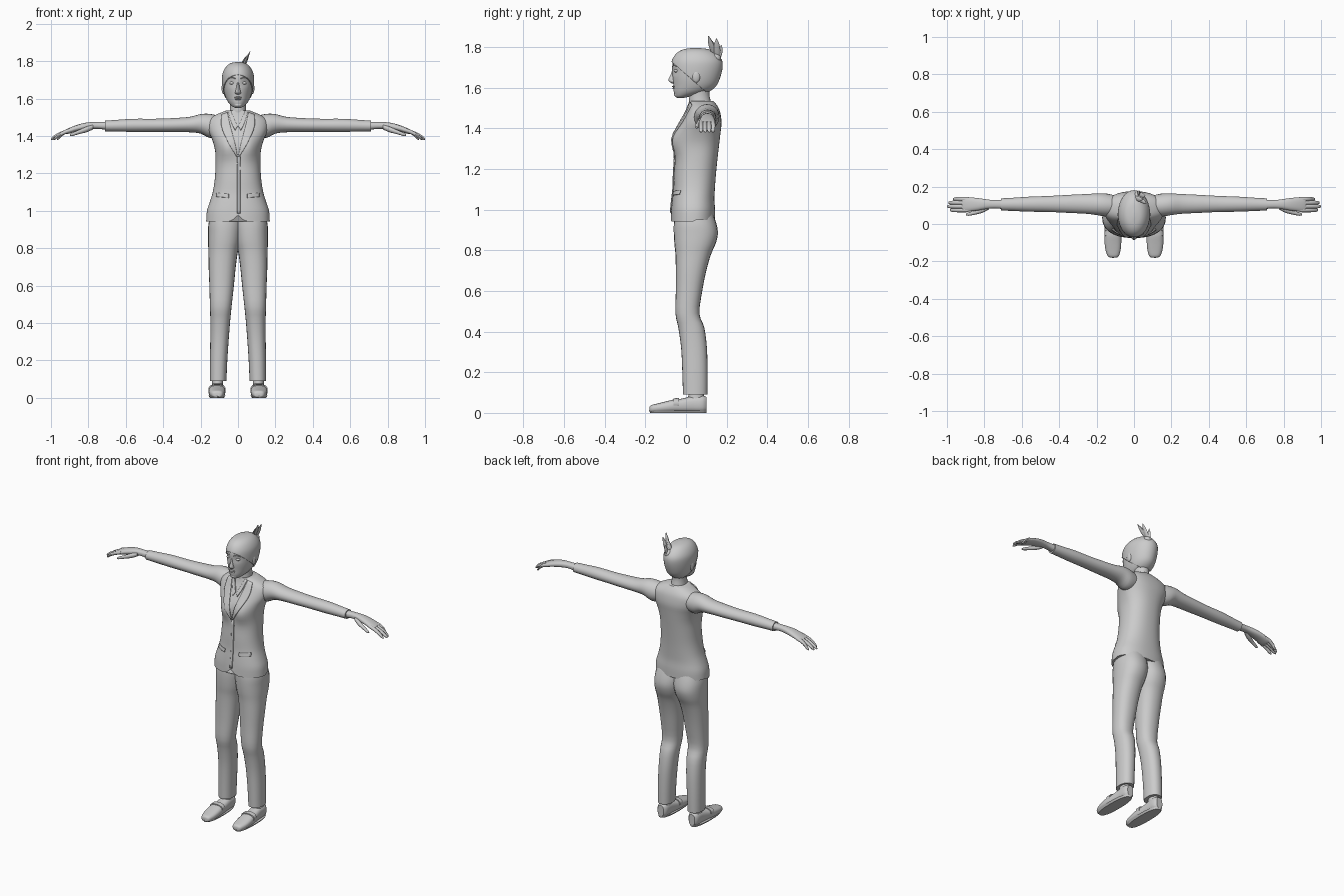
import bpy, bmesh, math
from mathutils import Vector
from mathutils.bvhtree import BVHTree

grey = bpy.data.materials.new("plain grey")
grey.diffuse_color = (0.6, 0.6, 0.6, 1)


def finish(bm, name, mirror=False, thick=0):
    """Turn a bmesh into a named object, optionally mirrored across x."""
    bmesh.ops.recalc_face_normals(bm, faces=bm.faces)
    me = bpy.data.meshes.new(name)
    bm.to_mesh(me)
    bm.free()
    me.materials.append(grey)
    ob = bpy.data.objects.new(name, me)
    bpy.context.collection.objects.link(ob)
    if thick:
        mod = ob.modifiers.new("thickness", 'SOLIDIFY')
        mod.thickness, mod.offset = thick, 0
    if mirror:
        ob.modifiers.new("mirror", 'MIRROR').use_mirror_merge = False
    return ob


def spline(rows, steps):
    """Catmull-Rom interpolation between cross-section rows."""
    out = []
    for i in range(len(rows) - 1):
        p = [rows[max(i - 1, 0)], rows[i], rows[i + 1], rows[min(i + 2, len(rows) - 1)]]
        for s in range(steps):
            t = s / steps
            out.append([0.5 * (2 * b + (c - a) * t + (2 * a - 5 * b + 4 * c - d) * t * t
                               + (3 * b - a - 3 * c + d) * t ** 3) for a, b, c, d in zip(*p)])
    return out + [list(rows[-1])]


def loft_bm(rows, axis='z', n=24, steps=3, power=2.0, shape=None):
    """Rows are (position, a_min, a_max, b_min, b_max) along the given axis."""
    bm, rings = bmesh.new(), []
    for t, a0, a1, b0, b1 in spline(rows, steps):
        ring = []
        for k in range(n):
            ang = 2 * math.pi * k / n
            c, s = math.cos(ang), math.sin(ang)
            a = (a0 + a1) / 2 + (a1 - a0) / 2 * math.copysign(abs(c) ** (2 / power), c)
            b = (b0 + b1) / 2 + (b1 - b0) / 2 * math.copysign(abs(s) ** (2 / power), s)
            co = Vector({'x': (t, a, b), 'y': (a, t, b), 'z': (a, b, t)}[axis])
            ring.append(bm.verts.new(shape(co) if shape else co))
        rings.append(ring)
    for r, q in zip(rings, rings[1:]):
        for k in range(n):
            bm.faces.new((r[k], r[(k + 1) % n], q[(k + 1) % n], q[k]))
    bm.faces.new(rings[0])
    bm.faces.new(rings[-1])
    return bm


def loft(name, rows, axis='z', mirror=False, **kw):
    return finish(loft_bm(rows, axis, **kw), name, mirror)


def ball(name, loc, size, mirror=False):
    bm = bmesh.new()
    bmesh.ops.create_uvsphere(bm, u_segments=14, v_segments=8, radius=1)
    for v in bm.verts:
        v.co = Vector(loc) + Vector(x * s for x, s in zip(v.co, size))
    return finish(bm, name, mirror)


def strip(name, left, right, tree, mirror=True, thick=0.009, k=6):
    """Cloth panel between two (x, z) edges, draped on the front of a body."""
    bm, grid = bmesh.new(), []
    for l, r in zip(spline(left, 4), spline(right, 4)):
        row = []
        for j in range(k + 1):
            x, z = (l[i] + (r[i] - l[i]) * j / k for i in (0, 1))
            hit = tree.ray_cast(Vector((x, -1, z)), Vector((0, 1, 0)))[0]
            row.append(bm.verts.new((x, (hit.y if hit else 0.05) - 0.003, z)))
        grid.append(row)
    for r, q in zip(grid, grid[1:]):
        for j in range(k):
            bm.faces.new((r[j], r[j + 1], q[j + 1], q[j]))
    return finish(bm, name, mirror, thick)


# jacket body with bust and notched front hem
def jacket_shape(co):
    if co.y < 0.05:
        dx, dz = (abs(co.x) - 0.062) / 0.05, (co.z - 1.335) / 0.055
        co.y -= 0.024 * math.exp(-dx * dx - dz * dz)
        if co.z < 0.97:
            co.z += 0.035 * max(0, 1 - abs(co.x) / 0.04) - 0.008
    return co


jacket_rows = [(z, -w, w, f, b) for z, w, f, b in (
    (0.95, .17, -.075, .143), (1.0, .166, -.073, .143), (1.05, .15, -.068, .14),
    (1.10, .135, -.062, .142), (1.17, .124, -.06, .147), (1.25, .12, -.054, .155),
    (1.32, .122, -.052, .163), (1.38, .138, -.048, .17), (1.43, .158, -.027, .175),
    (1.48, .16, 0, .168), (1.51, .125, .012, .155), (1.535, .066, .018, .135))]
bm = loft_bm(jacket_rows, n=48, power=2.3, shape=jacket_shape)
tree = BVHTree.FromBMesh(bm)
finish(bm, "jacket_body")

# lapels, shirt collar, front closure and pocket flaps
strip("lapel", [(.002, 1.29), (.022, 1.38), (.045, 1.47), (.056, 1.525)],
      [(.008, 1.29), (.055, 1.37), (.088, 1.45), (.085, 1.515)], tree)
strip("shirt_collar", [(.003, 1.45), (.02, 1.49), (.036, 1.53)],
      [(.016, 1.43), (.036, 1.475), (.052, 1.527)], tree, thick=0.006)
strip("front_closure", [(-.004, .985), (-.004, 1.1), (-.004, 1.29)],
      [(.012, .985), (.012, 1.1), (.012, 1.29)], tree, mirror=False, thick=0.005)
strip("pocket_flap", [(.05, 1.07), (.05, 1.09)], [(.115, 1.075), (.115, 1.095)], tree, thick=0.006)

# sleeves and cuffs
loft("sleeve", [(.09, .045, .15, 1.40, 1.505), (.15, .04, .163, 1.39, 1.518),
                (.2, .048, .163, 1.413, 1.517), (.26, .055, .16, 1.42, 1.502),
                (.36, .06, .155, 1.421, 1.495), (.45, .064, .15, 1.422, 1.492),
                (.56, .066, .146, 1.422, 1.492), (.65, .07, .14, 1.424, 1.486),
                (.712, .072, .137, 1.425, 1.482)], 'x', True)

# hands: palm, fingers and thumb
loft("palm", [(.69, .08, .13, 1.432, 1.476), (.75, .083, .128, 1.438, 1.475),
              (.79, .08, .132, 1.436, 1.474), (.83, .073, .138, 1.43, 1.468),
              (.87, .068, .142, 1.422, 1.456), (.905, .064, .144, 1.412, 1.442),
              (.92, .068, .14, 1.41, 1.434)], 'x', True, power=2.3)
for name, y, tip in (("index_finger", .074, .985), ("middle_finger", .094, 1.0),
                     ("ring_finger", .114, .993), ("little_finger", .133, .968)):
    rows = [(x, y - w, y + w, z - w, z + w) for x, z, w in (
        (.885, 1.434, .011), (.92, 1.423, .0115), ((.92 + tip) / 2, 1.407, .011),
        (tip - .01, 1.39, .009), (tip, 1.383, .004))]
    loft(name, rows, 'x', True, n=10)
loft("thumb", [(.775, .078, .105, 1.435, 1.462), (.81, .06, .09, 1.42, 1.45),
               (.85, .05, .072, 1.41, 1.433), (.885, .044, .062, 1.40, 1.418),
               (.898, .047, .056, 1.401, 1.409)], 'x', True, n=12)

# trouser legs, overlapping at the middle
loft("trouser_leg", [(.09, .062, .15, -.015, .105), (.2, .057, .15, -.018, .106),
                     (.32, .049, .148, -.024, .103), (.42, .041, .148, -.038, .09),
                     (.49, .034, .15, -.052, .066), (.6, .022, .153, -.05, .08),
                     (.7, .012, .157, -.05, .1), (.78, .001, .158, -.052, .123),
                     (.83, -.012, .16, -.057, .145), (.88, -.02, .16, -.06, .157),
                     (.93, -.025, .158, -.06, .15), (.99, -.025, .145, -.055, .13)],
     'z', True, power=2.25)

# shoes, soles, straps and ankles
loft("shoe", [(-.18, .095, .125, .006, .028), (-.172, .082, .14, .002, .038),
              (-.14, .072, .152, .002, .046), (-.1, .068, .157, .002, .056),
              (-.06, .068, .156, .002, .066), (-.02, .072, .151, .002, .07),
              (.03, .075, .146, .002, .082), (.08, .077, .144, .002, .085),
              (.1, .09, .132, .008, .078)], 'y', True, power=2.6)
loft("sole", [(0, .075, .15, -.176, .1), (.012, .067, .158, -.182, .102)],
     'z', True, power=2.5, steps=1)
loft("shoe_strap", [(-.062, .066, .158, .02, .071), (-.035, .068, .156, .02, .074)],
     'y', True, power=2.5, steps=1)
loft("ankle", [(.04, .078, .142, .005, .092), (.09, .08, .138, .012, .088),
               (.14, .08, .138, .015, .09)], 'z', True)

# neck and head
loft("neck", [(.0 + 1.47, -.055, .055, .025, .13), (1.53, -.045, .045, .015, .122),
              (1.57, -.042, .042, .018, .115), (1.62, -.045, .045, .02, .12)])


def face_shape(co):
    """Eye sockets and cheeks."""
    if co.y < 0:
        dx, dz = (abs(co.x) - 0.033) / 0.02, (co.z - 1.683) / 0.014
        co.y += 0.007 * math.exp(-dx * dx - dz * dz)
    return co


head_rows = [(z, -w, w, f, b) for z, w, f, b in (
    (1.55, .012, -.043, -.01), (1.558, .03, -.053, .025), (1.58, .052, -.06, .10),
    (1.61, .067, -.062, .142), (1.65, .077, -.066, .162), (1.70, .081, -.068, .174),
    (1.735, .077, -.062, .17), (1.765, .061, -.042, .145), (1.783, .038, -.01, .11),
    (1.79, .006, .035, .06))]
loft("head", head_rows, n=40, shape=face_shape, steps=4)

# hair cap cut along a sloping hairline
bm = loft_bm(head_rows, n=40, steps=4)
mid = Vector((0, .05, 1.67))
for v in bm.verts:
    v.co = mid + (v.co - mid) * 1.03
bmesh.ops.bisect_plane(bm, geom=bm.verts[:] + bm.edges[:] + bm.faces[:],
                       plane_co=(0, -.07, 1.728), plane_no=(0, .66, .75), clear_inner=True)
finish(bm, "hair_cap", thick=0.005)

# hair knot and fanned tuft
ball("hair_knot", (.02, .145, 1.745), (.026, .028, .026))
for base, tip, w in (((.01, .15, 1.74), (.066, .11, 1.855), .016),
                     ((.02, .155, 1.74), (.06, .15, 1.842), .016),
                     ((.02, .155, 1.73), (.03, .174, 1.81), .014),
                     ((.0, .14, 1.75), (.045, .13, 1.83), .014)):
    b, t = Vector(base), Vector(tip)
    rows = []
    for f, s in ((0, .6), (.4, 1), (.75, .75), (1, .08)):
        p = b.lerp(t, f)
        rows.append((p.z, p.x - w * s * .45, p.x + w * s * .45, p.y - w * s, p.y + w * s))
    loft("hair_tuft", rows, n=8)

# facial features
loft("nose", [(1.622, -.008, .008, -.07, -.05), (1.63, -.016, .016, -.082, -.045),
              (1.641, -.013, .013, -.087, -.045), (1.66, -.009, .009, -.077, -.045),
              (1.69, -.006, .006, -.067, -.045)], n=12)
ball("upper_lip", (0, -.06, 1.606), (.021, .0085, .0045))
ball("lower_lip", (0, -.058, 1.597), (.017, .0085, .005))
ball("chin", (0, -.043, 1.567), (.022, .016, .014))
ball("eye", (.032, -.047, 1.683), (.015, .012, .008), True)
ball("ear", (.078, .05, 1.655), (.01, .02, .03), True)
loft("eyebrow", [(.014, -.068, -.058, 1.703, 1.709), (.033, -.064, -.05, 1.711, 1.717),
                 (.054, -.052, -.04, 1.704, 1.708)], 'x', True, n=8)

# smooth shading with sharp creases
bpy.ops.object.select_all(action='SELECT')
bpy.context.view_layer.objects.active = bpy.context.scene.objects[0]
bpy.ops.object.shade_smooth_by_angle(angle=math.radians(40))
